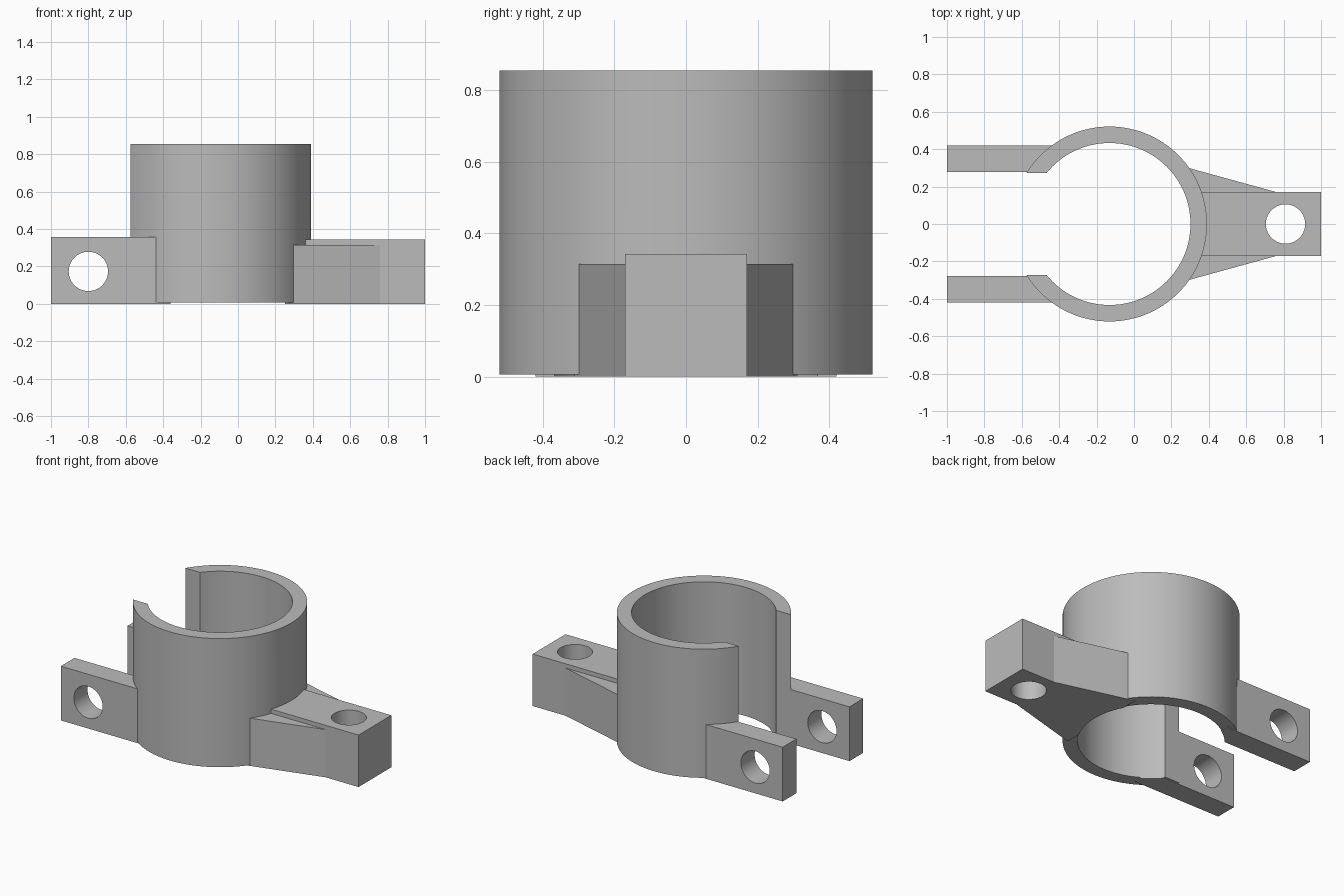
import bpy
import bmesh
import math
from mathutils import Matrix

cube = bpy.data.objects.get("Cube")
if cube:
    bpy.data.objects.remove(cube, do_unlink=True)

CX, R_OUT, R_IN = -0.131, 0.521, 0.433   # collar centre and radii
FLOOR, TOP = 0.006, 0.855

grey = bpy.data.materials.new("grey plastic")
grey.use_nodes = True
grey.diffuse_color = (0.5, 0.5, 0.5, 1)
grey.node_tree.nodes["Principled BSDF"].inputs["Base Color"].default_value = (0.5, 0.5, 0.5, 1)


def finish(name, bm):
    bmesh.ops.recalc_face_normals(bm, faces=bm.faces)
    mesh = bpy.data.meshes.new(name)
    bm.to_mesh(mesh)
    bm.free()
    mesh.materials.append(grey)
    obj = bpy.data.objects.new(name, mesh)
    bpy.context.collection.objects.link(obj)
    return obj


def prism(name, outline, z0, z1):
    bm = bmesh.new()
    face = bm.faces.new([bm.verts.new((x, y, z0)) for x, y in outline])
    grown = bmesh.ops.extrude_face_region(bm, geom=[face])["geom"]
    verts = [v for v in grown if isinstance(v, bmesh.types.BMVert)]
    bmesh.ops.translate(bm, verts=verts, vec=(0, 0, z1 - z0))
    return finish(name, bm)


def box(name, x0, x1, y0, y1, z0, z1):
    return prism(name, [(x0, y0), (x1, y0), (x1, y1), (x0, y1)], z0, z1)


def cylinder(name, radius, depth, centre, segments, tilt=0.0):
    bm = bmesh.new()
    bmesh.ops.create_cone(bm, cap_ends=True, segments=segments, radius1=radius,
                          radius2=radius, depth=depth,
                          matrix=Matrix.Translation(centre) @ Matrix.Rotation(tilt, 4, 'X'))
    return finish(name, bm)


def combine(target, tool, operation):
    tool.hide_render = True
    mod = target.modifiers.new(tool.name, 'BOOLEAN')
    mod.operation, mod.solver, mod.object = operation, 'EXACT', tool
    bpy.context.view_layer.objects.active = target
    bpy.ops.object.modifier_apply(modifier=mod.name)
    bpy.data.objects.remove(tool, do_unlink=True)


# Collar, solid at first
body = cylinder("split_collar_clamp", R_OUT, TOP - FLOOR, (CX, 0, (TOP + FLOOR) / 2), 128)

# Clamping arms on either side of the slot
for side, name in ((1, "back_arm"), (-1, "front_arm")):
    y0, y1 = sorted((side * 0.277, side * 0.42))
    combine(body, box(name, -1, -0.36, y0, y1, 0, 0.358), 'UNION')

# Mounting lug with lower tapered gussets
gusset = [(0.25, -0.311), (0.76, -0.171), (0.76, 0.171), (0.25, 0.311)]
combine(body, prism("gusset", gusset, 0, 0.315), 'UNION')
combine(body, box("lug", 0.2, 1, -0.171, 0.171, 0, 0.343), 'UNION')

# Bore, slot and bolt holes
combine(body, cylinder("bore", R_IN, 3, (CX, 0, 0), 128), 'DIFFERENCE')
combine(body, box("slot", -1.2, CX, -0.272, 0.272, -1, 1.5), 'DIFFERENCE')
combine(body, cylinder("arm_holes", 0.105, 2, (-0.8, 0, 0.173), 64, math.pi / 2), 'DIFFERENCE')
combine(body, cylinder("lug_hole", 0.105, 2, (0.81, 0, 0), 64), 'DIFFERENCE')

# Smooth round walls, sharp edges
bpy.ops.object.select_all(action='DESELECT')
body.select_set(True)
bpy.context.view_layer.objects.active = body
bpy.ops.object.shade_smooth_by_angle(angle=math.radians(12))
